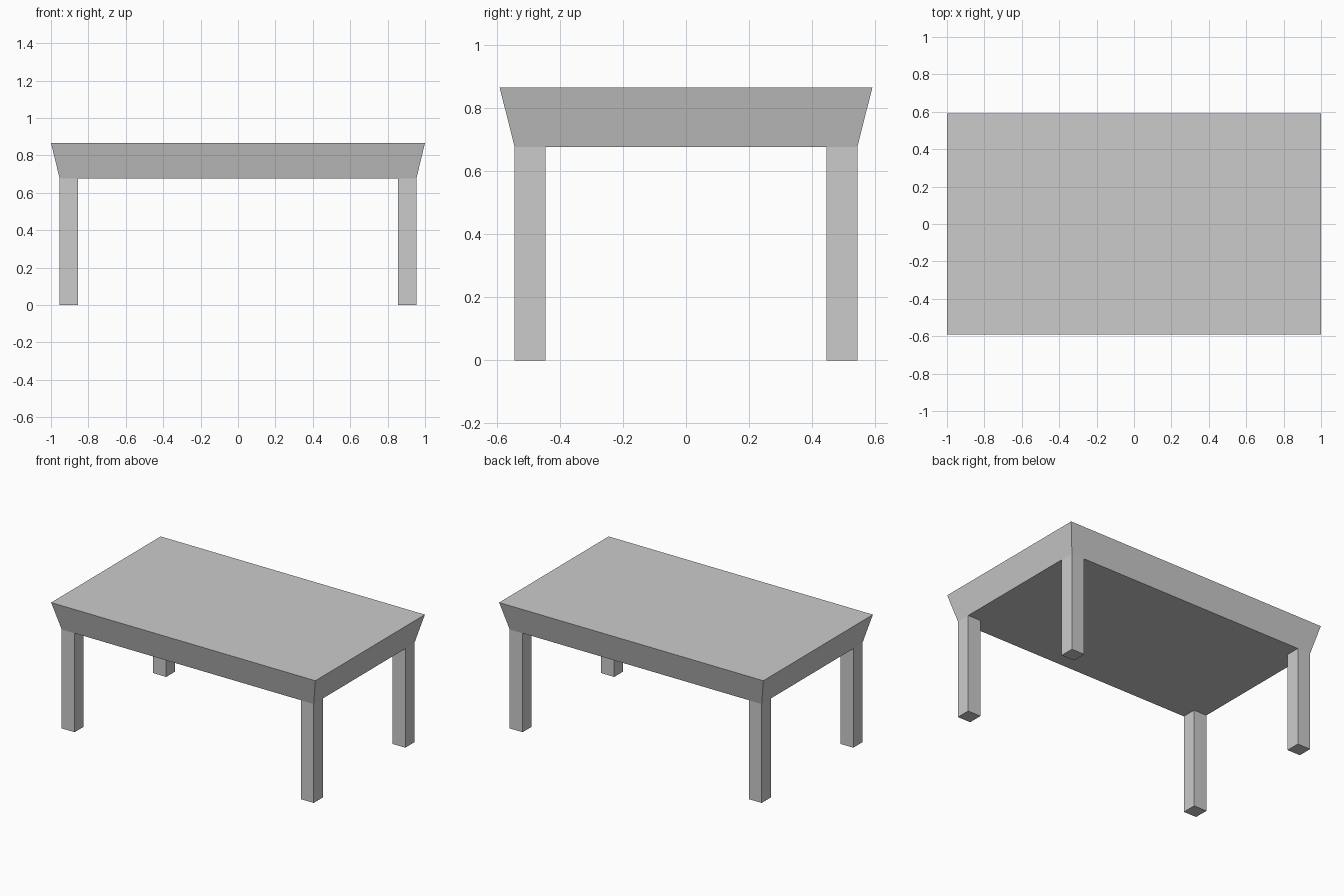
import bpy, bmesh

if "Cube" in bpy.data.objects:
    bpy.data.objects.remove(bpy.data.objects["Cube"])

HEIGHT, UNDERSIDE = 0.867, 0.677
TOP_X, TOP_Y = 1.0, 0.592      # half sizes of the upper face
BASE_X, BASE_Y = 0.954, 0.544  # half sizes of the underside
LEG = 0.098


def tapered_box(name, center, bottom, top, z0, z1):
    """Box with separate half sizes for its lower and upper face."""
    bm = bmesh.new()
    bmesh.ops.create_cube(bm, size=2)
    for v in bm.verts:
        hx, hy = top if v.co.z > 0 else bottom
        v.co = (center[0] + v.co.x * hx, center[1] + v.co.y * hy,
                z1 if v.co.z > 0 else z0)
    mesh = bpy.data.meshes.new(name)
    bm.to_mesh(mesh)
    bm.free()
    obj = bpy.data.objects.new(name, mesh)
    bpy.context.collection.objects.link(obj)
    return obj


# Thick table top with sides that slope inwards towards the underside
tapered_box("table_top", (0, 0), (BASE_X, BASE_Y), (TOP_X, TOP_Y), UNDERSIDE, HEIGHT)

# Four square legs flush with the corners of the underside
half = (LEG / 2, LEG / 2)
for y_name, sy in (("front", -1), ("back", 1)):
    for x_name, sx in (("left", -1), ("right", 1)):
        center = (sx * (BASE_X - LEG / 2), sy * (BASE_Y - LEG / 2))
        tapered_box(f"{y_name}_{x_name}_leg", center, half, half, 0, UNDERSIDE)
